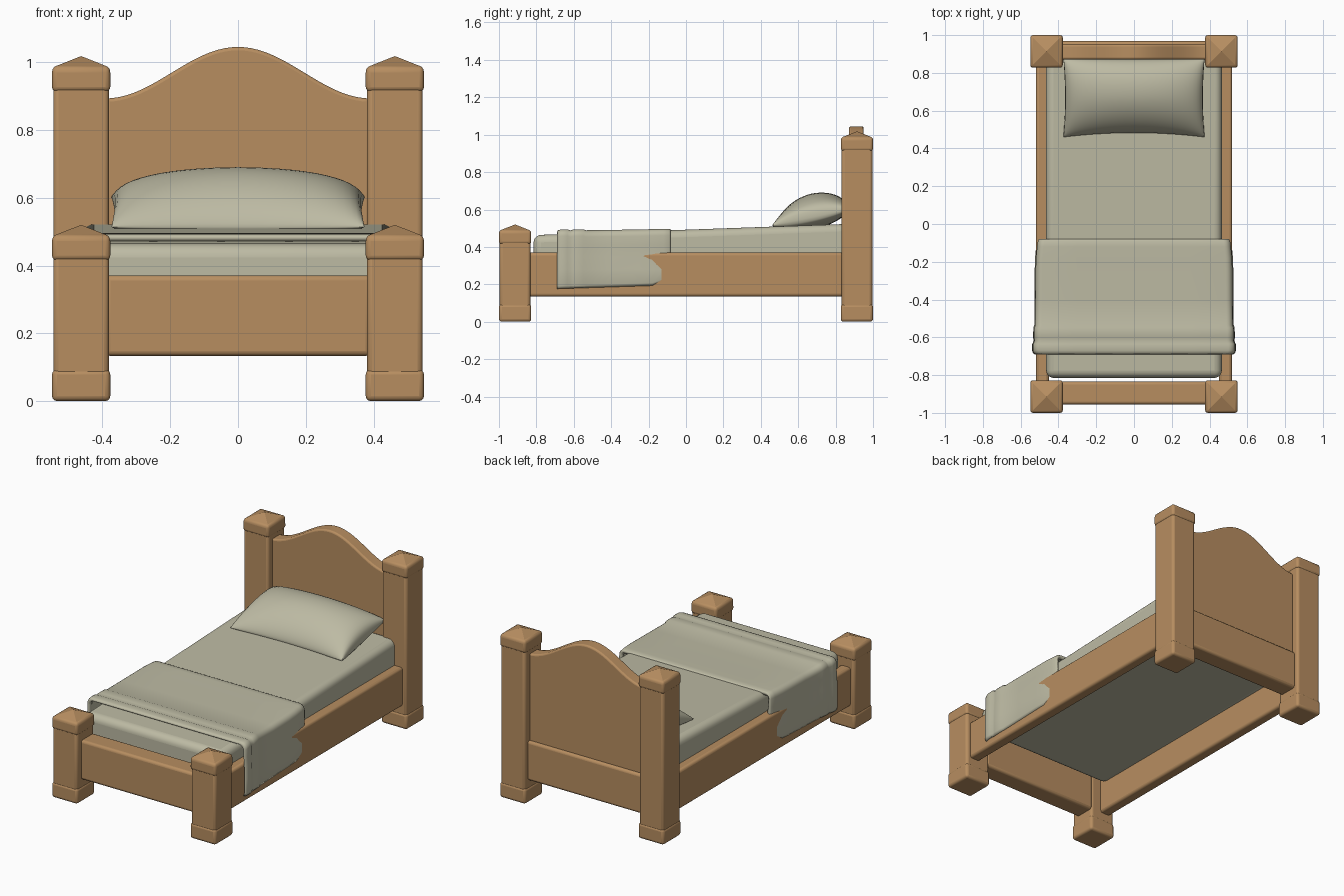
import bpy, bmesh, math

if "Cube" in bpy.data.objects:
    bpy.data.objects.remove(bpy.data.objects["Cube"])


def material(name, rgb):
    m = bpy.data.materials.new(name)
    m.diffuse_color = (*rgb, 1)
    m.use_nodes = True
    m.node_tree.nodes["Principled BSDF"].inputs["Base Color"].default_value = m.diffuse_color
    return m


WOOD = material("warm wood", (0.475, 0.27, 0.118))
CLOTH = material("grey linen", (0.51, 0.495, 0.37))


def make(name, verts, faces, mat, bevel=0, segments=3, angle=40):
    mesh = bpy.data.meshes.new(name)
    mesh.from_pydata(verts, [], faces)
    bm = bmesh.new()
    bm.from_mesh(mesh)
    bmesh.ops.remove_doubles(bm, verts=bm.verts, dist=1e-5)
    bmesh.ops.recalc_face_normals(bm, faces=bm.faces)
    bm.to_mesh(mesh)
    bm.free()
    mesh.materials.append(mat)
    ob = bpy.data.objects.new(name, mesh)
    bpy.context.collection.objects.link(ob)
    if bevel:
        mod = ob.modifiers.new("soft edges", 'BEVEL')
        mod.width, mod.segments = bevel, segments
        mod.limit_method, mod.angle_limit = 'ANGLE', math.radians(angle)
    bpy.ops.object.select_all(action='DESELECT')
    ob.select_set(True)
    bpy.context.view_layer.objects.active = ob
    bpy.ops.object.shade_smooth_by_angle(angle=math.radians(29 if bevel else 50))
    return ob


def box(name, x0, x1, y0, y1, z0, z1, mat, bevel=0.015, slope=0, segments=3):
    # slope raises the top at the back (y1)
    v = [(x, y, (z1 + (slope if y == y1 else 0)) if top else z0)
         for top in (0, 1) for x, y in ((x0, y0), (x1, y0), (x1, y1), (x0, y1))]
    f = [(3, 2, 1, 0), (4, 5, 6, 7)] + [(i, (i + 1) % 4, (i + 1) % 4 + 4, i + 4) for i in range(4)]
    return make(name, v, f, mat, bevel, segments)


def cap(name, x, y, h, z0, z1, apex):
    # square block with a low pyramid on top
    c = ((-h, -h), (h, -h), (h, h), (-h, h))
    v = [(x + a, y + b, z) for z in (z0, z1) for a, b in c] + [(x, y, apex)]
    f = [(3, 2, 1, 0)]
    for i in range(4):
        j = (i + 1) % 4
        f += [(i, j, j + 4, i + 4), (i + 4, j + 4, 8)]
    return make(name, v, f, WOOD, 0.014)


def grid_faces(rows, cols, start=0):
    return [(start + r * cols + c, start + r * cols + c + 1,
             start + (r + 1) * cols + c + 1, start + (r + 1) * cols + c)
            for r in range(rows - 1) for c in range(cols - 1)]


# Posts with foot blocks and pyramid caps
for side, sx in (("left", -1), ("right", 1)):
    for end, y, top in (("front", -0.914, 0.415), ("back", 0.914, 0.913)):
        x = sx * 0.463
        box(f"{end}_{side}_post", x - .082, x + .082, y - .082, y + .082, 0.07, top + .02, WOOD)
        box(f"{end}_{side}_foot", x - .086, x + .086, y - .086, y + .086, 0, 0.093, WOOD)
        cap(f"{end}_{side}_cap", x, y, 0.086, top, top + 0.071, top + 0.105)
    # Side rails
    a, b = sorted((sx * 0.45, sx * 0.519))
    box(f"{side}_side_rail", a, b, -0.845, 0.845, 0.135, 0.37, WOOD)

# End boards
box("footboard", -0.392, 0.392, -0.955, -0.835, 0.133, 0.371, WOOD)
box("headboard_rail", -0.392, 0.392, 0.85, 0.968, 0.133, 0.371, WOOD)

# Arched headboard panel
n = 40
xs = [-0.388 + 0.776 * i / n for i in range(n + 1)]
outline = [(x, 0.893 + 0.076 * (1 + math.cos(math.pi * min(1, abs(x) / 0.392)))) for x in xs]
outline += [(0.388, 0.34), (-0.388, 0.34)]
k = len(outline)
verts = [(x, y, z) for y in (0.872, 0.95) for x, z in outline]
faces = [tuple(range(k)), tuple(range(2 * k - 1, k - 1, -1))]
faces += [(i, (i + 1) % k, (i + 1) % k + k, i + k) for i in range(k)]
make("headboard_panel", verts, faces, WOOD, 0.01)

# Mattress, sloping up to the head
box("mattress", -0.465, 0.465, -0.815, 0.872, 0.31, 0.463, CLOTH, 0.04, 0.06, 5)

# Blanket: draped section swept along y (y, half width, top height)
rows = [(-.69, .525, .480), (-.684, .534, .489), (-.67, .538, .493), (-.635, .538, .494),
        (-.618, .530, .488), (-.602, .533, .493), (-.55, .532, .494), (-.535, .527, .489),
        (-.4, .526, .491), (-.25, .525, .493), (-.18, .523, .495), (-.12, .517, .496),
        (-.09, .513, .496), (-.08, .507, .491)]
verts = []
for y, w, h in rows:
    t = (y + 0.69) / 0.61
    zb = 0.176 + 0.02 * t + 0.03 * max(0, (y + 0.18) / 0.1)
    r = 0.035
    half = [(w - .004, zb), (w + .001, zb + 0.015), (w + .001, 0.28), (w - .007 * t, 0.35), (w - .004, 0.41)]
    half += [(w - .004 - r + r * math.cos(a), h - r + r * math.sin(a))
             for a in (math.pi / 2 * i / 5 for i in range(6))]
    half += [(0.3, h), (0.1, h)]
    verts += [(x, y, z) for x, z in half] + [(-x, y, z) for x, z in reversed(half)]
cols = len(verts) // len(rows)
blanket = make("blanket", verts, grid_faces(len(rows), cols), CLOTH)
if blanket.data.polygons[cols // 2].normal.z < 0:
    blanket.data.flip_normals()
solid = blanket.modifiers.new("thickness", 'SOLIDIFY')
solid.thickness, solid.offset = 0.022, -1

# Pillow: two puffed sheets joined at the seam, leaning on the headboard
N = 28
verts, faces = [], []
for sign, thick in ((1, 0.126), (-1, 0.07)):
    start = len(verts)
    for i in range(N + 1):
        v = -math.cos(math.pi * i / N)
        for j in range(N + 1):
            u = -math.cos(math.pi * j / N)
            x = 0.374 * u * (1 - 0.025 * (1 - v * v))
            y = 0.668 + 0.208 * v * (1 - (0.11 if v < 0 else 0.02) * (1 - u * u))
            puff = max(0, 1 - u * u) ** 0.32 * max(0, 1 - v * v) ** 0.6
            z = 0.558 + 0.044 * v + sign * thick * puff
            verts.append((x, y, z))
    faces += grid_faces(N + 1, N + 1, start)
make("pillow", verts, faces, CLOTH)
